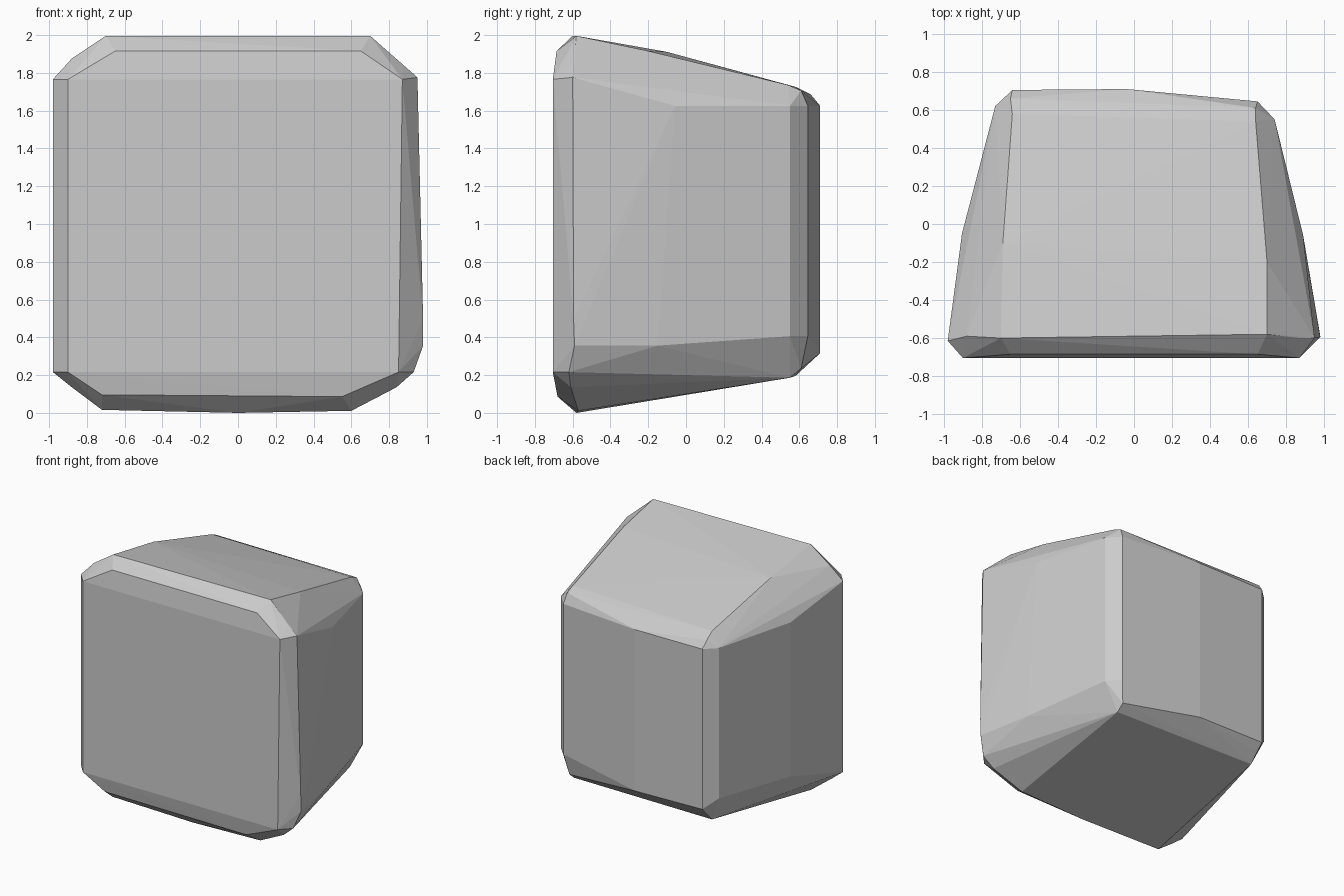
import bpy, bmesh

# Corner points of each bevelled section of the tapered block
front_panel = [(-.90, -.705, .22), (-.90, -.705, 1.77), (.87, -.705, 1.77), (.85, -.705, .22),
               (-.65, -.685, 1.92), (.65, -.685, 1.92), (-.72, -.68, .10), (.55, -.68, .09)]
front_rim = [(-.98, -.615, .22), (-.98, -.615, 1.77), (.95, -.60, 1.78), (.98, -.595, .50),
             (.98, -.59, .36), (.93, -.62, .22), (-.88, -.61, .14), (.84, -.61, .14),
             (-.88, -.59, 1.88), (.87, -.60, 1.85), (-.70, -.60, 2.0), (.70, -.58, 2.0),
             (-.72, -.58, .02), (0, -.58, .004), (.60, -.57, .015)]
middle = [(-.905, -.05, 1.63), (-.905, -.05, .38), (.89, -.06, 1.63), (.90, -.15, .36),
          (-.69, -.10, 1.915), (.70, -.20, 1.92)]
back_rim = [(-.73, .62, 1.63), (-.73, .62, .41), (.74, .55, 1.63), (.74, .55, .41),
            (-.64, .58, 1.73), (.64, .54, 1.74), (-.64, .58, .20), (.62, .55, .19)]
back_panel = [(-.64, .705, 1.63), (-.04, .71, 1.63), (.65, .645, 1.63),
              (-.64, .705, .33), (-.04, .71, .32), (.65, .645, .41),
              (-.65, .66, 1.69), (.64, .61, 1.71), (-.62, .65, .27), (.62, .61, .24)]

# Wrap the sections in one flat-faced solid
bm = bmesh.new()
for section in (front_panel, front_rim, middle, back_rim, back_panel):
    for co in section:
        bm.verts.new(co)
res = bmesh.ops.convex_hull(bm, input=bm.verts)
loose = [v for v in bm.verts if not v.link_faces]
bmesh.ops.delete(bm, geom=loose, context='VERTS')
bmesh.ops.recalc_face_normals(bm, faces=bm.faces)
bottom = min(v.co.z for v in bm.verts)
bmesh.ops.translate(bm, verts=bm.verts, vec=(0, 0, -bottom))

mesh = bpy.data.meshes.new("tapered_block")
bm.to_mesh(mesh)
bm.free()
block = bpy.data.objects.new("tapered_block", mesh)
bpy.context.collection.objects.link(block)
